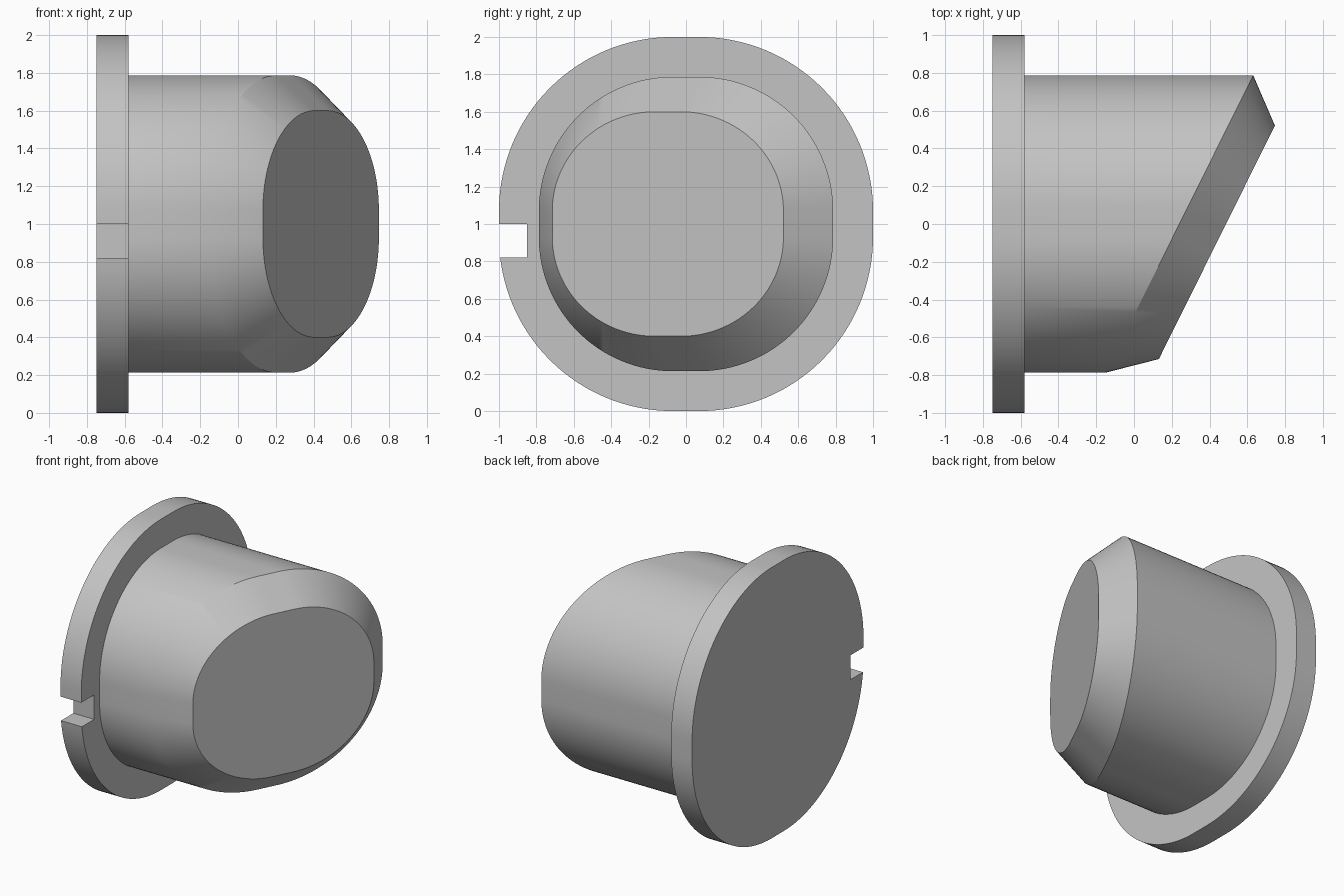
import bpy, bmesh
from math import sin, cos, pi, sqrt

cube = bpy.data.objects.get("Cube")
if cube:
    bpy.data.objects.remove(cube)

GREY = 0.55
MID = 1.0        # height of the axis
FLAT = 0.07      # half length of the short flats between the round corners

mat = bpy.data.materials.new("plain grey")
mat.use_nodes = True
mat.diffuse_color = (GREY, GREY, GREY, 1)
mat.node_tree.nodes["Principled BSDF"].inputs["Base Color"].default_value = (GREY, GREY, GREY, 1)


def rounded_outline(half_y, half_z, centre_y=0.0, steps=32):
    """Counterclockwise (y, z) outline: four large corners joined by short flats."""
    points = []
    for corner, (sy, sz) in enumerate([(1, 1), (-1, 1), (-1, -1), (1, -1)]):
        for i in range(steps + 1):
            a = (corner + i / steps) * pi / 2
            points.append((centre_y + sy * FLAT + (half_y - FLAT) * cos(a),
                           sz * FLAT + (half_z - FLAT) * sin(a)))
    return points


def loft(name, sections):
    """Skin matching outlines; each section is (outline, x offset, x slope along y)."""
    bm = bmesh.new()
    rings = [[bm.verts.new((x + slope * y, y, MID + z)) for y, z in outline]
             for outline, x, slope in sections]
    for a, b in zip(rings, rings[1:]):
        for i in range(len(a)):
            j = (i + 1) % len(a)
            bm.faces.new((a[i], a[j], b[j], b[i]))
    bm.faces.new(rings[0][::-1])
    bm.faces.new(rings[-1])
    bmesh.ops.recalc_face_normals(bm, faces=bm.faces)
    mesh = bpy.data.meshes.new(name)
    bm.to_mesh(mesh)
    bm.free()
    mesh.materials.append(mat)
    obj = bpy.data.objects.new(name, mesh)
    bpy.context.collection.objects.link(obj)
    bpy.ops.object.select_all(action='DESELECT')
    obj.select_set(True)
    bpy.context.view_layer.objects.active = obj
    bpy.ops.object.shade_smooth_by_angle(angle=pi / 7)
    return obj


# Flange with a square keyway cut into its front edge
DEPTH, LOW = -0.85, -0.18
rim = rounded_outline(1, 1)
half = len(rim) // 2
edge_y = -FLAT - sqrt((1 - FLAT) ** 2 - (LOW + FLAT) ** 2)
keyway = [(-1, 0), (DEPTH, 0), (DEPTH, LOW), (edge_y, LOW)]
lower = [p for p in rim[half:] if p[0] > 0 or p[1] < LOW - 0.005]
flange_outline = rim[:half] + keyway + lower
loft("flange", [(flange_outline, -0.75, 0), (flange_outline, -0.58, 0)])

# Plug body with a slanted end, tapering to a smaller parallel end face
body = rounded_outline(0.787, 0.787)
cap = rounded_outline(0.618, 0.6, -0.097)
loft("plug", [(body, -0.6, 0), (body, 0.24, 0.497), (cap, 0.487, 0.497)])
